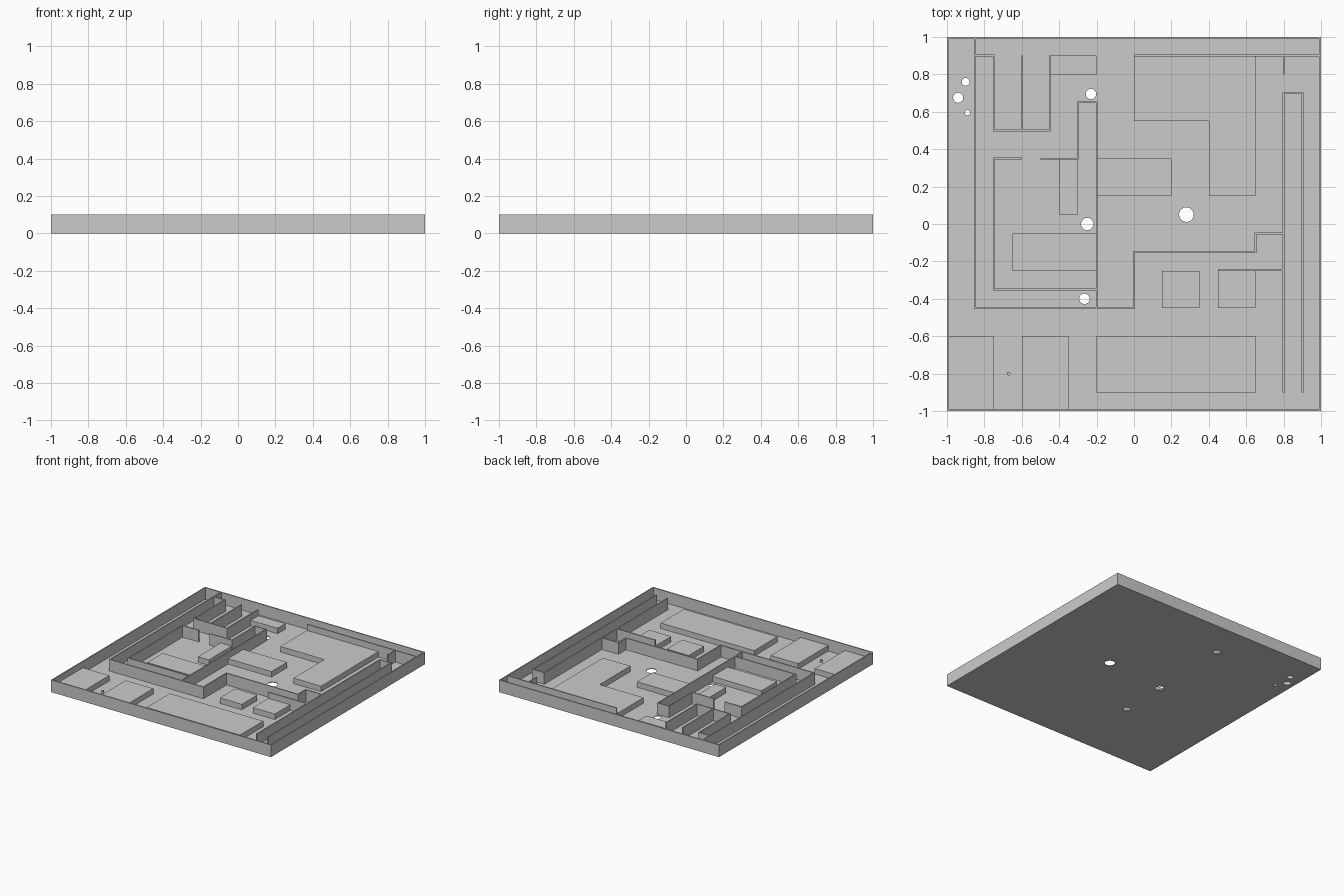
import bpy, bmesh, math
from mathutils import Vector

if "Cube" in bpy.data.objects:
    bpy.data.objects.remove(bpy.data.objects["Cube"])

FLOOR, BLOCK, WALL, T = 0.005, 0.05, 0.1, 0.01


def make(name, bm):
    bmesh.ops.recalc_face_normals(bm, faces=bm.faces[:])
    me = bpy.data.meshes.new(name)
    bm.to_mesh(me)
    bm.free()
    ob = bpy.data.objects.new(name, me)
    bpy.context.collection.objects.link(ob)
    return ob


def prism(name, pts, z0, z1):
    """Extrude a flat outline from z0 up to z1."""
    bm = bmesh.new()
    face = bm.faces.new([bm.verts.new((x, y, z0)) for x, y in pts])
    top = bmesh.ops.extrude_face_region(bm, geom=[face])["geom"]
    bmesh.ops.translate(bm, vec=(0, 0, z1 - z0),
                        verts=[v for v in top if isinstance(v, bmesh.types.BMVert)])
    return make(name, bm)


def block(name, x0, x1, y0, y1, z0=FLOOR, z1=BLOCK):
    return prism(name, [(x0, y0), (x1, y0), (x1, y1), (x0, y1)], z0, z1)


def wall(name, path, t=T):
    """Mitred wall of even thickness following a right-angled path."""
    p = [Vector(q) for q in path]
    left, right = [], []
    for i, q in enumerate(p):
        dirs = []
        if i > 0:
            dirs.append((q - p[i - 1]).normalized())
        if i < len(p) - 1:
            dirs.append((p[i + 1] - q).normalized())
        off = sum((Vector((-d.y, d.x)) for d in dirs), Vector((0, 0))) * t / 2
        left.append(q + off)
        right.append(q - off)
    return prism(name, left + right[::-1], FLOOR, WALL)


def cylinder(name, x, y, r, z0, z1):
    n = 32
    return prism(name, [(x + r * math.cos(2 * math.pi * i / n),
                         y + r * math.sin(2 * math.pi * i / n)) for i in range(n)], z0, z1)


# floor plate with drilled holes
floor = block("floor", -1, 1, -1, 1, 0, FLOOR)
holes = [(-0.90, 0.76, 0.021), (-0.94, 0.675, 0.027), (-0.89, 0.595, 0.014),
         (-0.23, 0.695, 0.028), (-0.25, 0.0, 0.033), (-0.265, -0.4, 0.028),
         (0.28, 0.05, 0.039)]
for x, y, r in holes:
    cut = cylinder("hole_cutter", x, y, r, -0.1, 0.1)
    mod = floor.modifiers.new("hole", 'BOOLEAN')
    mod.operation, mod.solver, mod.object = 'DIFFERENCE', 'EXACT', cut
    bpy.context.view_layer.objects.active = floor
    bpy.ops.object.modifier_apply(modifier=mod.name)
    bpy.data.objects.remove(cut)

# outer walls
block("front_wall", -1, 1, -1, -1 + T, 0, WALL)
block("back_wall", -1, 1, 1 - T, 1, 0, WALL)
block("left_wall", -1, -1 + T, -1 + T, 1 - T, 0, WALL)
block("right_wall", 1 - T, 1, -1 + T, 1 - T, 0, WALL)

# inner partition walls
wall("main_partition", [(-0.85, 0.99), (-0.85, -0.45), (0, -0.45), (0, -0.15),
                        (0.65, -0.15), (0.65, -0.05), (0.8, -0.05)])
wall("right_corridor", [(0.8, -0.9), (0.8, 0.7), (0.9, 0.7), (0.9, -0.9)])
wall("alcove_wall", [(0.45, -0.245), (0.8, -0.245)])
wall("back_corridor", [(0, 0.9), (0.99, 0.9)])
wall("back_stub", [(0.8, 0.9), (0.8, 0.8)], 0.007)
wall("stall_walls", [(-0.85, 0.9), (-0.75, 0.9), (-0.75, 0.5), (-0.45, 0.5), (-0.45, 0.9)])
wall("stall_divider", [(-0.6, 0.5), (-0.6, 0.9)])
wall("middle_wall", [(-0.2, -0.45), (-0.2, 0.65), (-0.3, 0.65), (-0.3, 0.35), (-0.5, 0.35)], 0.008)
wall("room_wall", [(-0.6, 0.35), (-0.75, 0.35), (-0.75, -0.35), (-0.2, -0.35)])

# low furniture blocks
for name, *box in [
    ("stall_counter", -0.45, -0.2, 0.8, 0.9),
    ("room_cabinet", -0.4, -0.3, 0.05, 0.35),
    ("room_table", -0.65, -0.2, -0.25, -0.05),
    ("hall_table", -0.2, 0.2, 0.15, 0.35),
    ("square_block", 0.15, 0.35, -0.45, -0.25),
    ("alcove_block", 0.45, 0.65, -0.45, -0.25),
    ("corner_block", -1, -0.75, -1, -0.6),
    ("front_block", -0.6, -0.35, -1, -0.6),
    ("long_block", -0.2, 0.65, -0.9, -0.6),
]:
    block(name, *box)
prism("l_shaped_block", [(0, 0.9), (0, 0.55), (0.4, 0.55), (0.4, 0.15),
                         (0.65, 0.15), (0.65, 0.9)], FLOOR, BLOCK)

# small post
cylinder("post", -0.67, -0.8, 0.01, FLOOR, 0.025)
